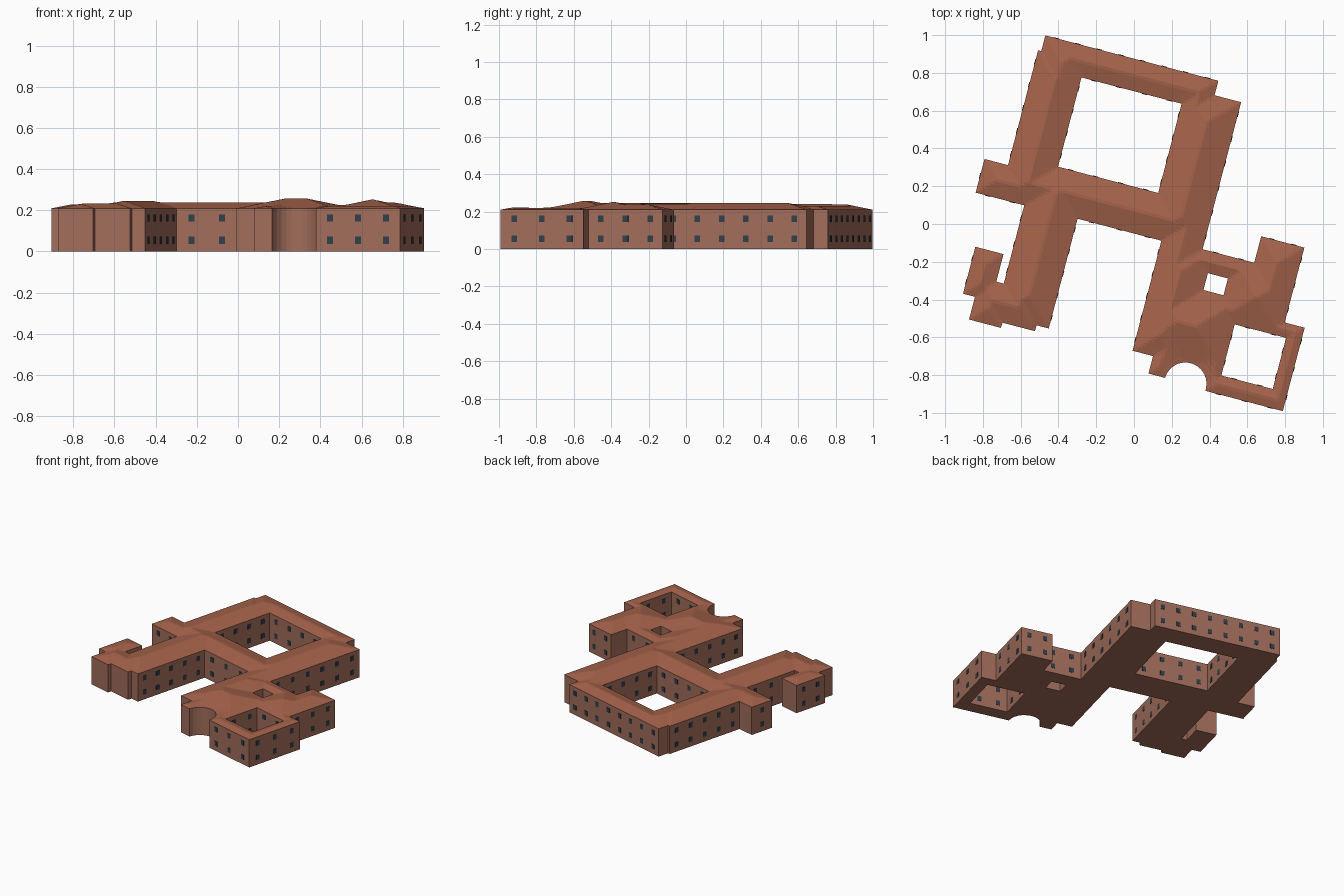
import bpy, bmesh, math
from mathutils import Vector, Matrix
from mathutils.geometry import delaunay_2d_cdt

if "Cube" in bpy.data.objects:
    bpy.data.objects.remove(bpy.data.objects["Cube"])

ANGLE = math.radians(14.7)      # the wings stand turned by this angle
EAVE, PITCH, GRID = 0.21, 0.25, 0.016

# Footprint corners; the round bay is an arc
arc = [(0.272 + 0.112 * math.cos(math.radians(a)), -0.845 + 0.112 * math.sin(math.radians(a)))
       for a in [i * 164 / 12 for i in range(13)]]
outer = [(-.47, 1), (.453, .755), (.42, .685), (.56, .645), (.37, -.135), (.635, -.205),
         (.675, -.065), (.90, -.125), (.80, -.52), (.90, -.55), (.79, -.995), (.38, -.88)] + arc + [
         (.077, -.792), (.10, -.70), (-.008, -.67), (.145, -.09), (-.30, .03), (-.45, -.555),
         (-.515, -.535), (-.525, -.57), (-.695, -.52), (-.705, -.55), (-.875, -.505), (-.84, -.385),
         (-.905, -.37), (-.84, -.12), (-.69, -.16), (-.73, -.305), (-.69, -.315), (-.58, .10),
         (-.84, .165), (-.79, .345), (-.665, .31), (-.51, .92), (-.49, .915)]
courts = [[(-.28, .78), (.245, .635), (.135, .165), (-.40, .30)],
          [(.395, -.26), (.50, -.29), (.47, -.38), (.365, -.345)],
          [(.535, -.535), (.805, -.60), (.735, -.875), (.46, -.80)]]


def square_up(loop):
    """Turn a loop into the building's own axes and straighten its long walls."""
    rot = Matrix.Rotation(ANGLE, 2)
    pts = [rot @ Vector(p) for p in loop]
    for i in range(len(pts)):
        a, b = pts[i - 1], pts[i]
        d = b - a
        if d.length > 0.04:
            k = 0 if abs(d.x) < abs(d.y) else 1
            a[k] = b[k] = (a[k] + b[k]) / 2
    return pts


loops = [square_up(l) for l in [outer] + courts]
walls = [(l[i - 1], l[i]) for l in loops for i in range(len(l))]


def inside(p):
    odd = False
    for a, b in walls:
        if (a.y > p.y) != (b.y > p.y) and p.x < a.x + (p.y - a.y) * (b.x - a.x) / (b.y - a.y):
            odd = not odd
    return odd


def wall_distance(p):
    """Square-cornered distance to the nearest wall, giving mitred hips."""
    return min(max(min(a.x, b.x) - p.x, p.x - max(a.x, b.x),
                   min(a.y, b.y) - p.y, p.y - max(a.y, b.y), 0) for a, b in walls)


def fill(extra):
    pts, edges = [], []
    for l in loops:
        s = len(pts)
        edges += [(s + i, s + (i + 1) % len(l)) for i in range(len(l))]
        pts += l
    v, _, f = delaunay_2d_cdt(pts + extra, edges, [], 0, 1e-5)[:3]
    return v, [t for t in f if inside(sum((v[i] for i in t), Vector((0, 0))) / len(t))]


def material(name, col):
    m = bpy.data.materials.new(name)
    m.diffuse_color = (*col, 1)
    m.use_nodes = True
    m.node_tree.nodes["Principled BSDF"].inputs["Base Color"].default_value = m.diffuse_color
    return m


def make(name, bm, mat):
    me = bpy.data.meshes.new(name)
    bm.to_mesh(me)
    bm.free()
    me.materials.append(mat)
    ob = bpy.data.objects.new(name, me)
    ob.rotation_euler.z = -ANGLE
    bpy.context.collection.objects.link(ob)
    return ob


def surface(bm, pts, tris, height, up):
    vs = [bm.verts.new((p.x, p.y, height(p))) for p in pts]
    for t in tris:
        try:
            f = bm.faces.new([vs[i] for i in t])
        except ValueError:
            continue
        f.normal_update()
        if (f.normal.z > 0) != up:
            f.normal_flip()
    bmesh.ops.delete(bm, geom=[v for v in bm.verts if not v.link_faces], context='VERTS')


brick = material("brick", (0.36, 0.155, 0.105))
tile = material("roof_tile", (0.38, 0.125, 0.07))
glass = material("glass", (0.03, 0.05, 0.07))

# Roof: hips rising from every wall
n = int(1.4 / GRID)
grid = [Vector((i * GRID, j * GRID)) for i in range(-n, n) for j in range(-n, n)]
grid = [p for p in grid if inside(p) and wall_distance(p) > 0.005]
bm = bmesh.new()
surface(bm, *fill(grid), lambda p: EAVE + PITCH * wall_distance(p), True)
make("hipped_roof", bm, tile)

# Floor slab underside
bm = bmesh.new()
surface(bm, *fill([]), lambda p: 0, False)
make("floor", bm, brick)

# Walls around the outside and the courtyards
bm = bmesh.new()
for a, b in walls:
    f = bm.faces.new([bm.verts.new((p.x, p.y, z)) for p, z in ((a, 0), (b, 0), (b, EAVE), (a, EAVE))])
    f.normal_update()
    if inside((a + b) / 2 + f.normal.xy * 0.002):
        f.normal_flip()
bmesh.ops.remove_doubles(bm, verts=bm.verts, dist=1e-5)
make("walls", bm, brick)

# Two rows of windows on every long wall
bm = bmesh.new()
for a, b in walls:
    d = b - a
    if d.length < 0.18:
        continue
    count = int(d.length / 0.115)
    for i in range(count):
        p = a + d * ((i + 0.5) / count)
        for z in (0.055, 0.162):
            bmesh.ops.create_cube(bm, size=1, matrix=Matrix.Translation((p.x, p.y, z))
                                  @ Matrix.Rotation(math.atan2(d.y, d.x), 4, 'Z')
                                  @ Matrix.Diagonal((0.03, 0.005, 0.035, 1)))
make("windows", bm, glass)
